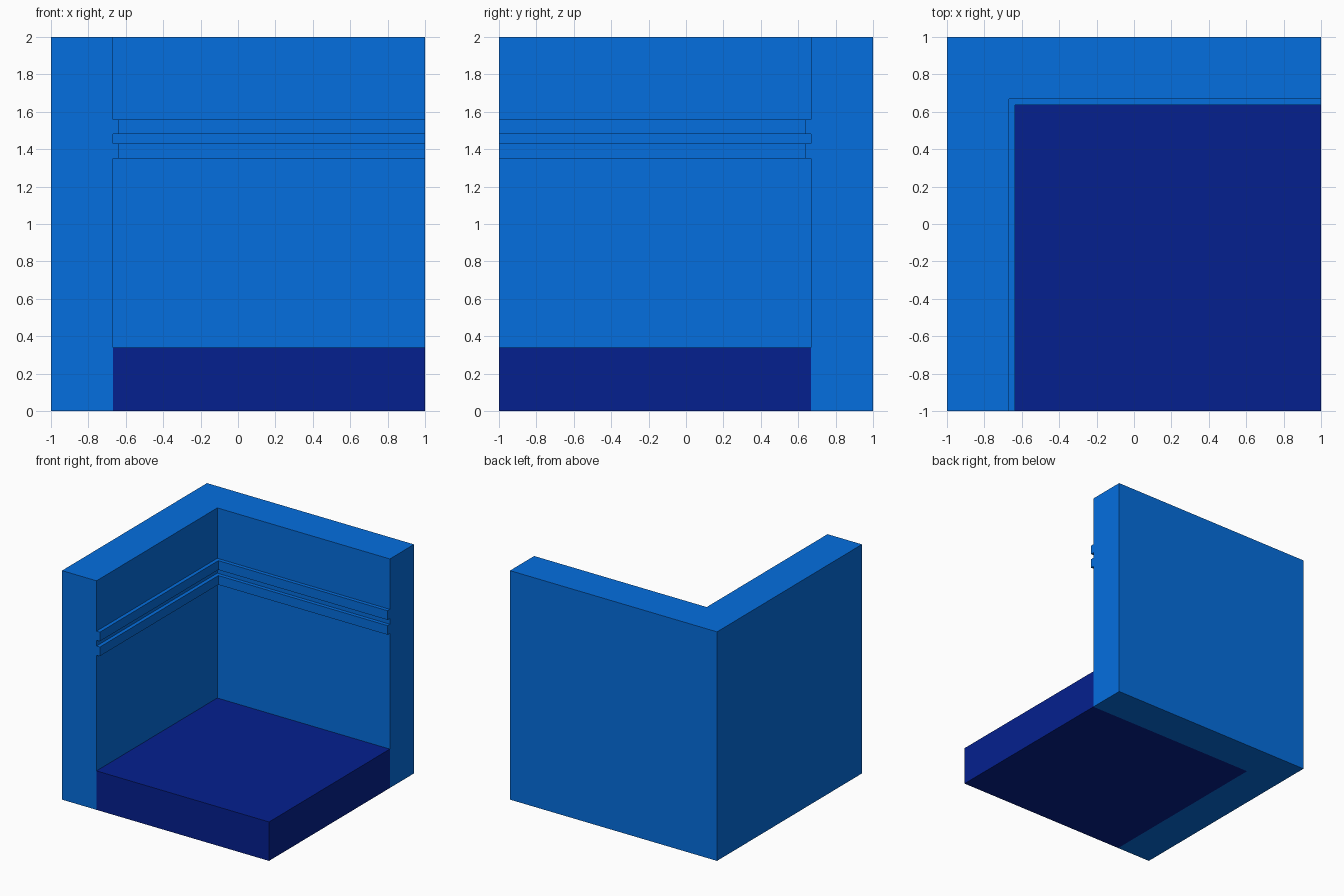
import bpy, bmesh

if "Cube" in bpy.data.objects:
    bpy.data.objects.remove(bpy.data.objects["Cube"])

T = 0.333      # wall thickness
R = 0.365      # thickness at the raised rails
FLOOR_H = 0.34


def material(name, srgb):
    mat = bpy.data.materials.new(name)
    mat.diffuse_color = [c ** 2.2 for c in srgb] + [1.0]
    mat.use_nodes = True
    mat.node_tree.nodes["Principled BSDF"].inputs["Base Color"].default_value = mat.diffuse_color
    return mat


def finish(bm, name, mat):
    bmesh.ops.recalc_face_normals(bm, faces=bm.faces)
    mesh = bpy.data.meshes.new(name)
    bm.to_mesh(mesh)
    bm.free()
    mesh.materials.append(mat)
    obj = bpy.data.objects.new(name, mesh)
    bpy.context.collection.objects.link(obj)
    return obj


# Corner walls: one profile (depth from outside, height) swept round the corner
profile = [(0, 0), (T, 0),
           (T, 1.35), (R, 1.35), (R, 1.43), (T, 1.43),   # lower rail
           (T, 1.48), (R, 1.48), (R, 1.56), (T, 1.56),   # upper rail
           (T, 2), (0, 2)]
stations = [lambda d: (d - 1, -1),        # open end of left wall
            lambda d: (d - 1, 1 - d),     # mitred corner
            lambda d: (1, 1 - d)]         # open end of back wall

bm = bmesh.new()
rings = [[bm.verts.new((*place(d), z)) for d, z in profile] for place in stations]
n = len(profile)
for a, b in zip(rings, rings[1:]):
    for i in range(n):
        j = (i + 1) % n
        bm.faces.new((a[i], a[j], b[j], b[i]))
bm.faces.new(rings[0])
bm.faces.new(rings[-1])
finish(bm, "corner_walls", material("wall_blue", (0.05, 0.43, 0.87)))

# Floor block filling the inside of the corner
bm = bmesh.new()
bmesh.ops.create_cube(bm, size=1)
side = 2 - T
bmesh.ops.scale(bm, vec=(side, side, FLOOR_H), verts=bm.verts)
bmesh.ops.translate(bm, vec=(T / 2, -T / 2, FLOOR_H / 2), verts=bm.verts)
finish(bm, "floor_block", material("floor_navy", (0.05, 0.145, 0.555)))
